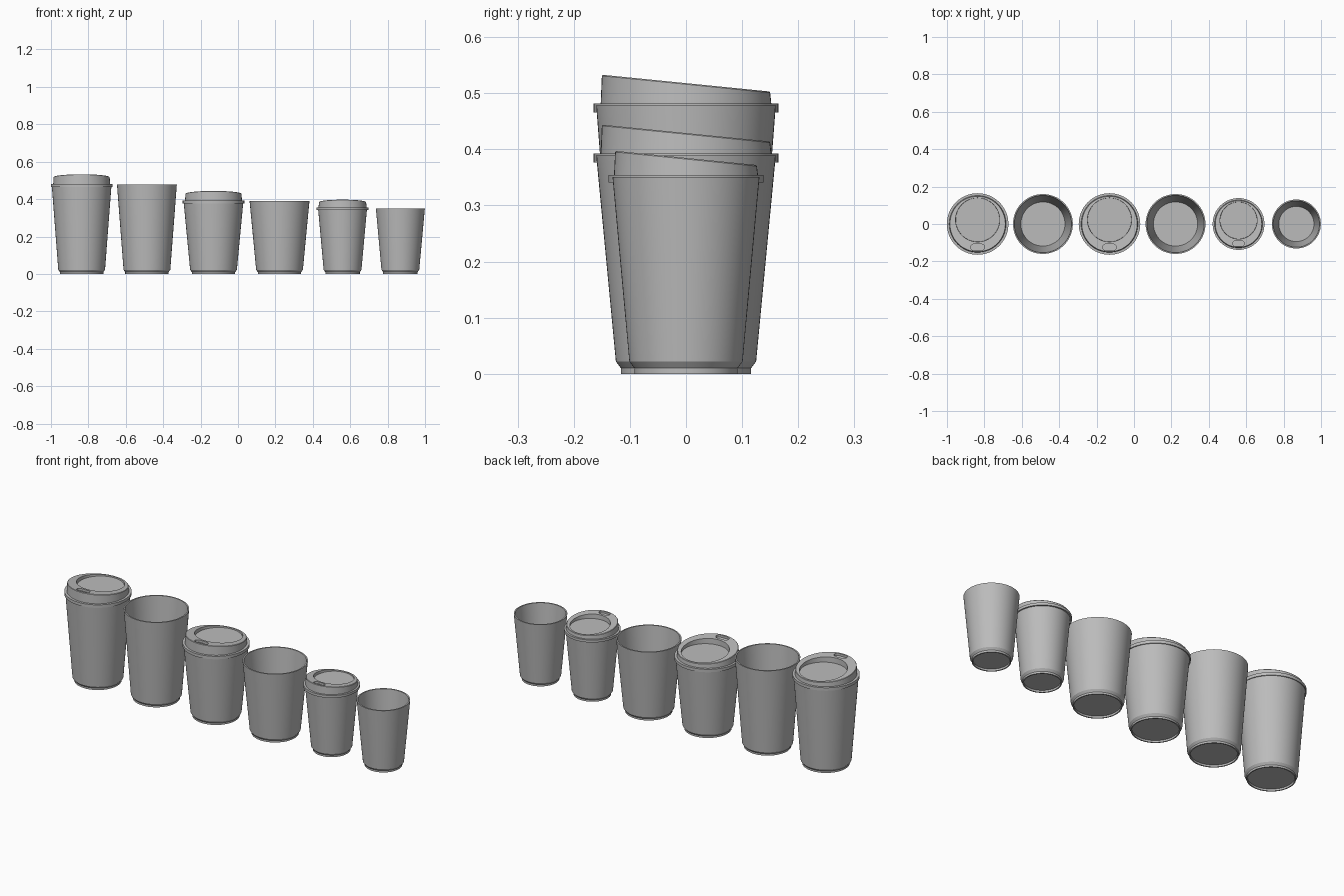
import bpy, bmesh
from math import sin, cos, pi, radians

if "Cube" in bpy.data.objects:
    bpy.data.objects.remove(bpy.data.objects["Cube"])

SEG = 64
SLOPE = 0.1  # lid top falls towards the back

grey = bpy.data.materials.new("matte grey")
grey.use_nodes = True
grey.diffuse_color = (0.5, 0.5, 0.5, 1)
grey.node_tree.nodes["Principled BSDF"].inputs["Base Color"].default_value = (0.5, 0.5, 0.5, 1)


def lathe(name, rings, loc, closed=False):
    """Skin stacked rings given as (radius, z, y offset, slope)."""
    bm = bmesh.new()
    loops = []
    for r, z, yo, slope in rings:
        loop = []
        for i in range(SEG):
            a = 2 * pi * i / SEG
            x, y = r * cos(a), r * sin(a) + yo
            loop.append(bm.verts.new((x, y, z - slope * y)))
        loops.append(loop)
    for lo, hi in zip(loops, loops[1:]):
        for i in range(SEG):
            j = (i + 1) % SEG
            bm.faces.new((lo[i], lo[j], hi[j], hi[i]))
    bm.faces.new(loops[0][::-1])
    bm.faces.new(loops[-1])
    bmesh.ops.recalc_face_normals(bm, faces=bm.faces)
    mesh = bpy.data.meshes.new(name)
    bm.to_mesh(mesh)
    bm.free()
    mesh.materials.append(grey)
    obj = bpy.data.objects.new(name, mesh)
    obj.location = loc
    bpy.context.collection.objects.link(obj)
    return obj


def smooth(obj):
    bpy.ops.object.select_all(action='DESELECT')
    obj.select_set(True)
    bpy.context.view_layer.objects.active = obj
    bpy.ops.object.shade_smooth_by_angle(angle=radians(30))


def cup(name, x, height, r_top, r_low):
    t = 0.007  # wall thickness
    foot = r_low - 0.009
    rings = [
        (foot - 0.006, 0.010, 0, 0),   # recessed underside
        (foot - 0.006, 0, 0, 0),
        (foot, 0, 0, 0),               # foot ring
        (foot, 0.010, 0, 0),
        (r_low, 0.022, 0, 0),          # tapered wall
        (r_top, height, 0, 0),
        (r_top - t, height, 0, 0),     # inside
        (r_low - t, 0.022, 0, 0),
    ]
    smooth(lathe(name, rings, (x, 0, 0)))


def spout_cutter(name, lid, z, s):
    """Rounded slot sunk into the high front edge of the lid."""
    half, r = 0.021 * s, 0.016 * s
    bm = bmesh.new()
    outline = []
    for i in range(32):
        a = 2 * pi * (i + 0.5) / 32
        px = r * cos(a) + (half if cos(a) > 0 else -half)
        py = r * sin(a) - 0.124 * s
        outline.append((px, py))
    low = [bm.verts.new((px, py, z - 0.012 * s - SLOPE * py)) for px, py in outline]
    high = [bm.verts.new((px, py, z + 0.03)) for px, py in outline]
    bm.faces.new(low[::-1])
    bm.faces.new(high)
    for i in range(32):
        j = (i + 1) % 32
        bm.faces.new((low[i], low[j], high[j], high[i]))
    mesh = bpy.data.meshes.new(name)
    bm.to_mesh(mesh)
    bm.free()
    mesh.materials.append(grey)
    cutter = bpy.data.objects.new(name, mesh)
    cutter.location = lid.location
    bpy.context.collection.objects.link(cutter)
    mod = lid.modifiers.new("spout", 'BOOLEAN')
    mod.operation = 'DIFFERENCE'
    mod.solver = 'EXACT'
    mod.object = cutter
    bpy.context.view_layer.update()
    bpy.context.view_layer.objects.active = lid
    bpy.ops.object.modifier_apply(modifier="spout")
    bpy.data.objects.remove(cutter)


def lid(name, x, rim, r_cup, s):
    """Lid for a cup whose rim lies at height rim; s scales the details."""
    top = rim + 0.040 * s
    wall, rec, shift = 0.150 * s, 0.118 * s, 0.0225 * s
    floor = rim + 0.020 * s
    rings = [
        (wall - 0.01, rim + 0.008 * s, 0, 0),   # underside
        (wall - 0.01, rim, 0, 0),
        (r_cup, rim, 0, 0),                     # seat on the cup
        (r_cup, rim - 0.012 * s, 0, 0),
        (0.1645 * s, rim - 0.012 * s, 0, 0),    # overhanging bead
        (0.1645 * s, rim + 0.004 * s, 0, 0),
        (wall + 0.002, rim + 0.004 * s, 0, 0),
        (wall, top - 0.002, 0, SLOPE),          # wall with slanted top
        (wall - 0.002, top, 0, SLOPE),
        (rec, top, shift, SLOPE),               # sunken disc
        (rec - 0.001, floor, shift, 0),
    ]
    obj = lathe(name, rings, (x, 0, 0))
    spout_cutter(name + "_spout", obj, top, s)
    smooth(obj)


# size: height, top radius, low radius, lid scale, lidded x, open x
sizes = {
    "large": (0.478, 0.160, 0.125, 1.0, -0.836, -0.487),
    "medium": (0.389, 0.160, 0.125, 1.0, -0.131, 0.222),
    "small": (0.351, 0.131, 0.101, 0.842, 0.559, 0.868),
}
for size, (h, rt, rl, s, x_lid, x_open) in sizes.items():
    cup(size + "_lidded_cup", x_lid, h, rt, rl)
    lid(size + "_lid", x_lid, h, rt, s)
    cup(size + "_open_cup", x_open, h, rt, rl)
